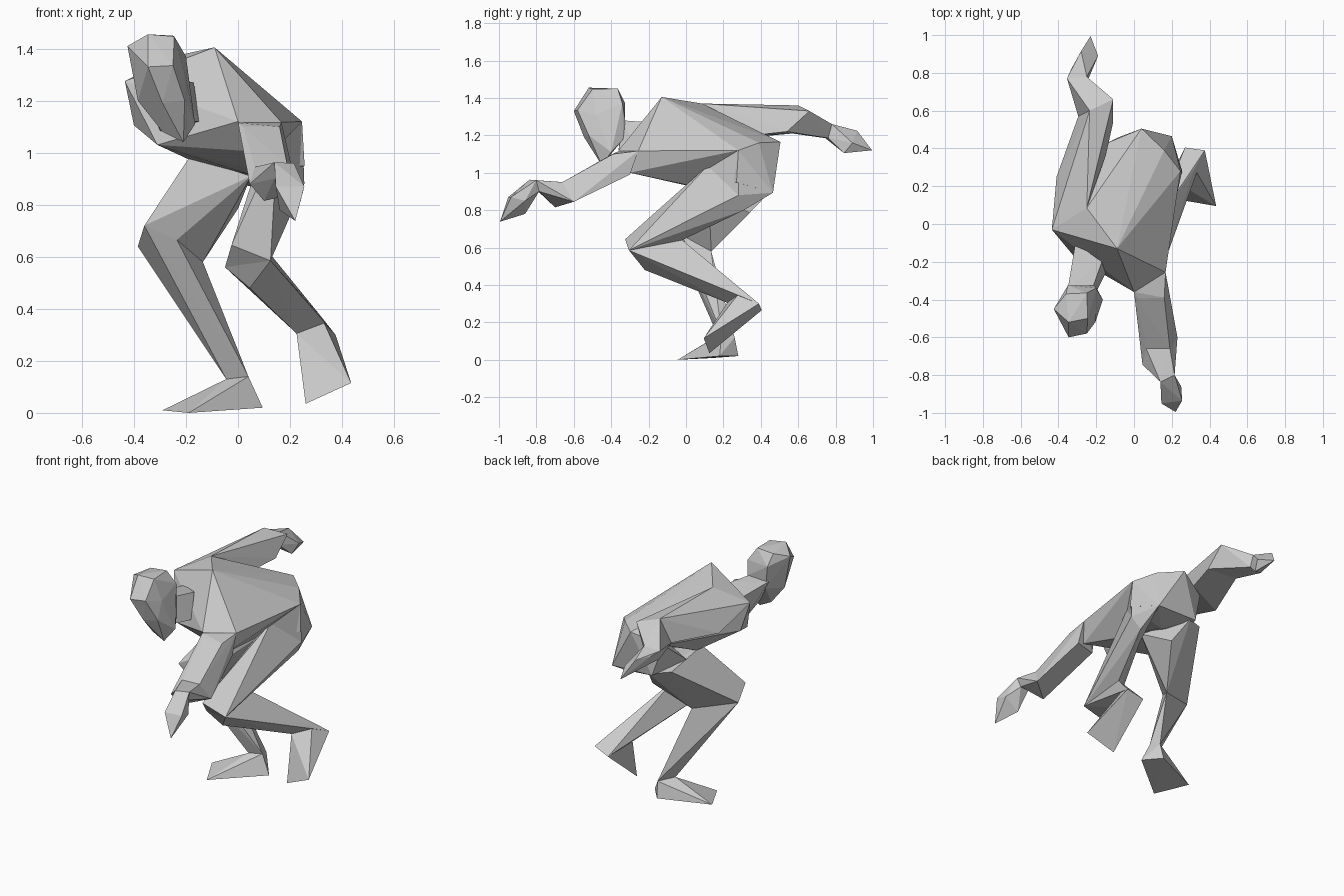
import bpy
import bmesh

# Remove the default cube only
default_cube = bpy.data.objects.get("Cube")
if default_cube:
    bpy.data.objects.remove(default_cube, do_unlink=True)


def make_material(name, colour):
    material = bpy.data.materials.new(name)
    material.use_nodes = True
    material.diffuse_color = colour
    shader = material.node_tree.nodes["Principled BSDF"]
    shader.inputs["Base Color"].default_value = colour
    shader.inputs["Roughness"].default_value = 0.9
    return material


plain_grey = make_material("plain_grey", (0.6, 0.6, 0.6, 1))


def faceted_part(name, *sections):
    """Wrap a faceted skin around the corner points of a part's sections."""
    bm = bmesh.new()
    for section in sections:
        for corner in section:
            bm.verts.new(corner)
    bmesh.ops.remove_doubles(bm, verts=bm.verts[:], dist=0.001)
    bmesh.ops.convex_hull(bm, input=bm.verts[:], use_existing_faces=False)
    # Drop any corners that ended up inside the skin
    loose = [vert for vert in bm.verts if not vert.link_faces]
    bmesh.ops.delete(bm, geom=loose, context="VERTS")
    bmesh.ops.recalc_face_normals(bm, faces=bm.faces[:])
    mesh = bpy.data.meshes.new(name)
    bm.to_mesh(mesh)
    bm.free()
    mesh.materials.append(plain_grey)
    part = bpy.data.objects.new(name, mesh)
    bpy.context.collection.objects.link(part)
    return part


def limb(names, sections):
    """Join each neighbouring pair of cross-sections with one faceted part."""
    for name, start, end in zip(names, sections, sections[1:]):
        faceted_part(name, start, end)


# Torso landmarks
upper_back = (-.09, -.13, 1.405)
shoulder_blade = (-.25, .085, 1.37)
right_shoulder = (-.435, -.03, 1.275)
left_shoulder = (.167, -.255, 1.117)
left_collar = (0, -.36, 1.12)
tail = (.04, .505, 1.165)
left_loin = (.16, .39, 1.16)
left_hip = (.246, .28, 1.12)
right_hip = (-.14, .43, 1.1)

shoulders = [upper_back, shoulder_blade, right_shoulder, left_shoulder, left_collar]
waist = [tail, left_loin, left_hip, right_hip]
chest_underside = [(-.4, .02, 1.105), (-.31, -.18, 1.03), (.13, -.3, 1)]
belly = [(.05, -.02, .937), (-.18, .15, .97), (.05, .1, .915)]
faceted_part("torso", shoulders, waist, chest_underside, belly)

# Pelvis
left_seat = (.2, .465, .893)
seat = [left_seat, (-.08, .46, .9), (.05, .3, .87)]
hip_sides = [(.256, .27, .95), (-.18, .25, .95), (.05, .1, .93)]
faceted_part("pelvis", waist, seat, hip_sides)

# Head, stacked from crown to chin
crown = [(-.346, -.52, 1.455), (-.245, -.5, 1.447), (-.25, -.365, 1.45), (-.36, -.37, 1.44)]
brow = [(-.425, -.45, 1.41), (-.346, -.6, 1.33), (-.25, -.58, 1.335),
        (-.205, -.48, 1.31), (-.2, -.34, 1.37), (-.35, -.325, 1.37)]
cheeks = [(-.385, -.45, 1.2), (-.29, -.545, 1.19), (-.205, -.52, 1.2),
          (-.33, -.335, 1.22), (-.21, -.325, 1.28)]
jaw = [(-.29, -.45, 1.08), (-.21, -.45, 1.04), (-.165, -.4, 1.11), (-.2, -.335, 1.18)]
faceted_part("head", crown, brow, cheeks, jaw)

# Neck
neck_base = [(-.31, -.1, 1.24), (-.17, -.2, 1.27), (-.15, -.26, 1.12), (-.3, -.16, 1.08)]
neck_top = [(-.35, -.34, 1.27), (-.22, -.34, 1.28), (-.2, -.36, 1.12), (-.28, -.36, 1.13)]
faceted_part("neck", neck_base, neck_top)

# Left arm, reaching forward
arm_names = ["upper_arm", "forearm", "hand"]
limb(["left_" + name for name in arm_names], [
    [(.0, -.36, 1.115), (.02, -.395, 1.1), left_shoulder, (.16, -.39, 1.1),
     (.17, -.3, .99), (.04, -.33, .985)],
    [(.065, -.66, .945), (.19, -.66, .95), (.23, -.6, .845), (.1, -.7, .815), (.045, -.745, .88)],
    [(.14, -.836, .963), (.215, -.8, .96), (.2, -.785, .9), (.14, -.79, .9)],
    [(.145, -.95, .87), (.255, -.935, .87), (.22, -.995, .738), (.16, -.86, .78), (.25, -.86, .85)],
])

# Right arm, swung back
limb(["right_" + name for name in arm_names], [
    [right_shoulder, shoulder_blade, (-.41, .25, 1.18), (-.15, .36, 1.2)],
    [(-.235, .6, 1.36), (-.11, .66, 1.33), (-.11, .54, 1.22), (-.295, .57, 1.21)],
    [(-.355, .77, 1.25), (-.335, .745, 1.185), (-.245, .76, 1.185), (-.25, .78, 1.26)],
    [(-.33, .825, 1.23), (-.28, .915, 1.225), (-.19, .89, 1.16),
     (-.23, .995, 1.12), (-.21, .845, 1.105)],
])

# Left leg, lifted behind
leg_names = ["thigh", "shin", "foot"]
left_groin = [(.15, .115, 1.037), (.07, .1, .94)]
left_thigh_top = [(.255, .28, .88), (.21, .31, .8), (.1, .17, .81)]
left_kneecap = (-.025, -.325, .645)
left_knee = [(.125, -.305, .585), (-.05, -.25, .56), (.1, -.02, .64)]
left_calf = [(.045, -.22, .48)]
left_ankle = [(.32, .295, .37), (.225, .22, .305), (.375, .39, .3), (.27, .405, .265)]
left_toes = [(.435, .095, .115), (.26, .125, .035)]
faceted_part("left_hip", [left_hip, left_loin, left_seat], left_groin, left_thigh_top)
faceted_part("left_thigh", left_groin, left_thigh_top, left_knee, [left_kneecap])
limb(["left_" + name for name in leg_names[1:]],
     [left_knee + left_calf, left_ankle, left_toes])

# Right leg, planted on the ground
right_thigh_top = [(-.185, .1, .985), (.05, .12, .91), (0, .34, .785),
                   (-.17, .39, .92), (-.05, .45, .9)]
right_knee = [(-.36, -.09, .72), (-.385, .02, .64), (-.235, -.02, .665), (-.135, .135, .58)]
right_ankle = [(.04, .19, .14), (-.045, .17, .13), (.02, .26, .12)]
right_sole = [(-.29, .15, .01), (-.19, -.045, 0), (.095, .18, .02), (.01, .28, .02)]
limb(["right_" + name for name in leg_names],
     [right_thigh_top, right_knee, right_ankle, right_sole])
